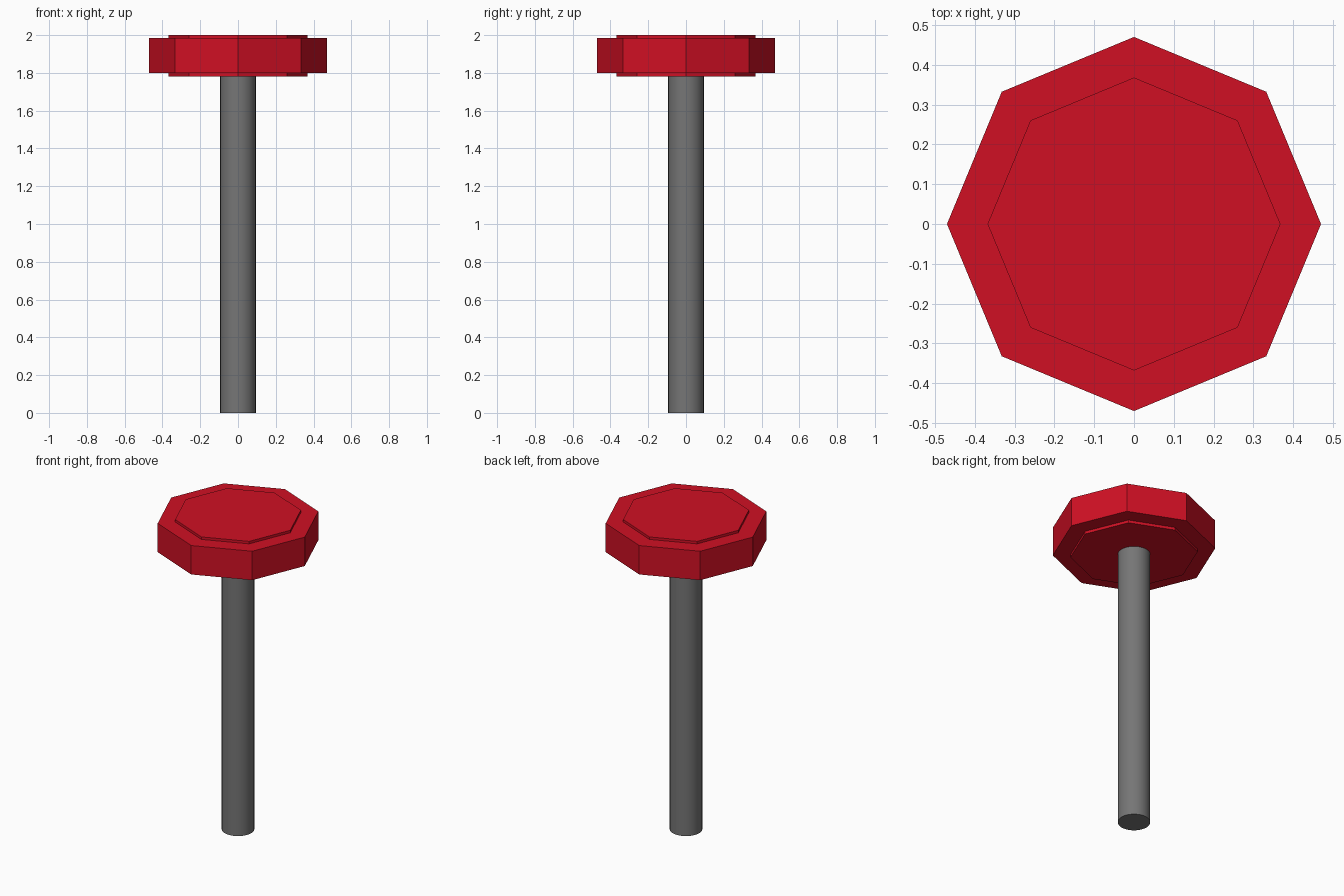
import bpy
import math

if "Cube" in bpy.data.objects:
    bpy.data.objects.remove(bpy.data.objects["Cube"])


def material(name, color):
    mat = bpy.data.materials.new(name)
    mat.diffuse_color = (*color, 1.0)
    mat.use_nodes = True
    mat.node_tree.nodes["Principled BSDF"].inputs["Base Color"].default_value = mat.diffuse_color
    return mat


def cylinder(name, sides, radius, z_low, z_high, mat):
    bpy.ops.mesh.primitive_cylinder_add(
        vertices=sides, radius=radius, depth=z_high - z_low,
        location=(0, 0, (z_low + z_high) / 2))
    obj = bpy.context.object
    obj.name = name
    obj.data.materials.append(mat)
    return obj


red = material("red", (0.63, 0.005, 0.017))
grey = material("dark grey", (0.18, 0.18, 0.18))

# Octagonal head: wide rim and a slightly thicker core standing proud on both faces
cylinder("head_rim", 8, 0.47, 1.80, 1.984, red)
cylinder("head_core", 8, 0.368, 1.782, 2.0, red)

# Round shaft, running just into the head
cylinder("shaft", 32, 0.094, 0.0, 1.79, grey)
bpy.ops.object.shade_smooth_by_angle(angle=math.radians(30))
